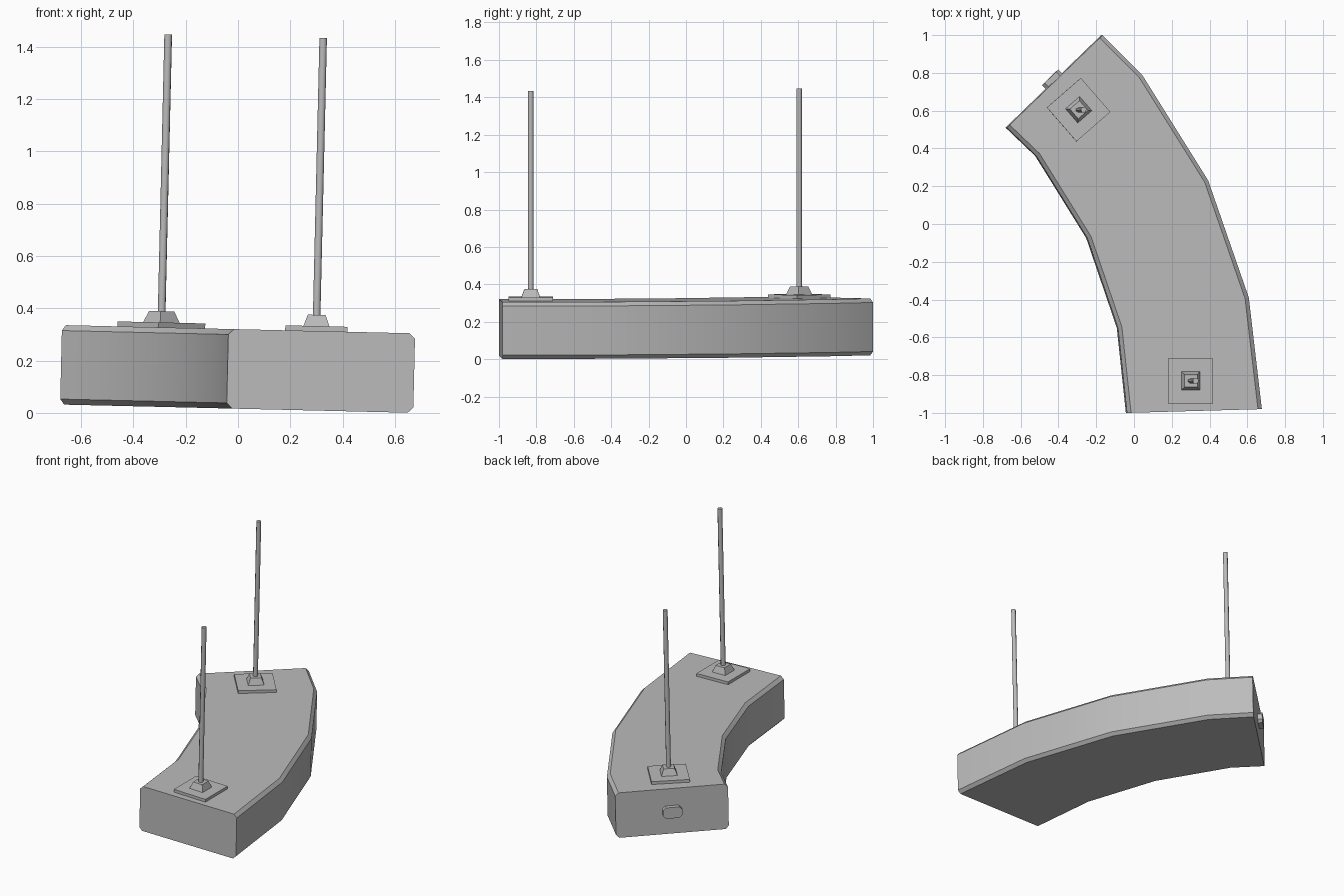
import bpy, bmesh, math
from mathutils import Matrix, Vector

old = bpy.data.objects.get("Cube")
if old:
    bpy.data.objects.remove(old, do_unlink=True)

# Single plain grey
grey = bpy.data.materials.new("plain grey")
grey.use_nodes = True
grey.diffuse_color = (0.5, 0.5, 0.5, 1)
grey.node_tree.nodes["Principled BSDF"].inputs["Base Color"].default_value = (0.5, 0.5, 0.5, 1)

# The whole model leans slightly sideways; parts are built level around mid height
TILT = Matrix.Translation((0, 0, 0.168)) @ Matrix.Rotation(0.0235, 4, 'Y')
HALF = 0.152      # half height of the block
CUT = 0.021       # chamfer size


def loft(name, rings, matrix=Matrix(), smooth=None):
    """Skin a list of equal-length point rings and cap both ends."""
    bm = bmesh.new()
    loops = [[bm.verts.new(p) for p in ring] for ring in rings]
    n = len(loops[0])
    for a, b in zip(loops, loops[1:]):
        for i in range(n):
            j = (i + 1) % n
            bm.faces.new((a[i], a[j], b[j], b[i]))
    bm.faces.new(loops[0][::-1])
    bm.faces.new(loops[-1])
    bmesh.ops.recalc_face_normals(bm, faces=bm.faces)
    mesh = bpy.data.meshes.new(name)
    bm.to_mesh(mesh)
    bm.free()
    mesh.materials.append(grey)
    obj = bpy.data.objects.new(name, mesh)
    obj.matrix_world = TILT @ matrix
    bpy.context.collection.objects.link(obj)
    if smooth:
        bpy.ops.object.select_all(action='DESELECT')
        obj.select_set(True)
        bpy.context.view_layer.objects.active = obj
        bpy.ops.object.shade_smooth_by_angle(angle=math.radians(smooth))
    return obj


def square(half, z):
    return [(sx * half, sy * half, z) for sx, sy in ((-1, -1), (1, -1), (1, 1), (-1, 1))]


def circle(r, z, n=8):
    return [(r * math.cos(math.tau * (i + .5) / n), r * math.sin(math.tau * (i + .5) / n), z)
            for i in range(n)]


# Curved block: chamfered section swept through inner/outer edge pairs
inner = [(-0.04, -1.0), (-0.088, -0.55), (-0.25, -0.075), (-0.52, 0.36), (-0.677, 0.51)]
outer = [(0.674, -0.98), (0.605, -0.39), (0.39, 0.23), (0.04, 0.79), (-0.17, 1.0)]
rings = []
for a, b in zip(inner, outer):
    a, b = Vector(a), Vector(b)
    step = (b - a).normalized() * CUT
    section = [(a, HALF - CUT), (a + step, HALF), (b - step, HALF), (b, HALF - CUT),
               (b, CUT - HALF), (b - step, -HALF), (a + step, -HALF), (a, CUT - HALF)]
    rings.append([(p.x, p.y, z) for p, z in section])
loft("curved_block", rings, smooth=30)

# Two rods, each on a square plate and a tapered socket
for end, x, y, turn in (("front", 0.296, -0.83, 0), ("rear", -0.297, 0.605, 41)):
    place = Matrix.Translation((x, y, HALF)) @ Matrix.Rotation(math.radians(turn), 4, 'Z')
    loft(end + "_plate", [square(0.119, -0.01), square(0.119, 0.019)], place)
    loft(end + "_socket", [square(0.051, 0.015), square(0.034, 0.062)], place)
    loft(end + "_rod", [circle(0.0155, 0.05), circle(0.0155, 1.121)], place, smooth=50)

# Small cut-cornered knob on the rear end face
w, h, c = 0.06, 0.037, 0.018
outline = [(w, h - c), (w - c, h), (c - w, h), (-w, h - c),
           (-w, c - h), (c - w, -h), (w - c, -h), (w, c - h)]
along = (Vector(outer[-1]) - Vector(inner[-1])).normalized()
mid = (Vector(outer[-1]) + Vector(inner[-1])) / 2
place = Matrix.Translation((mid.x, mid.y, 0)) @ Matrix.Rotation(math.atan2(along.y, along.x), 4, 'Z')
loft("rear_knob", [[(u, d, v) for u, v in outline] for d in (-0.01, 0.03)], place)
